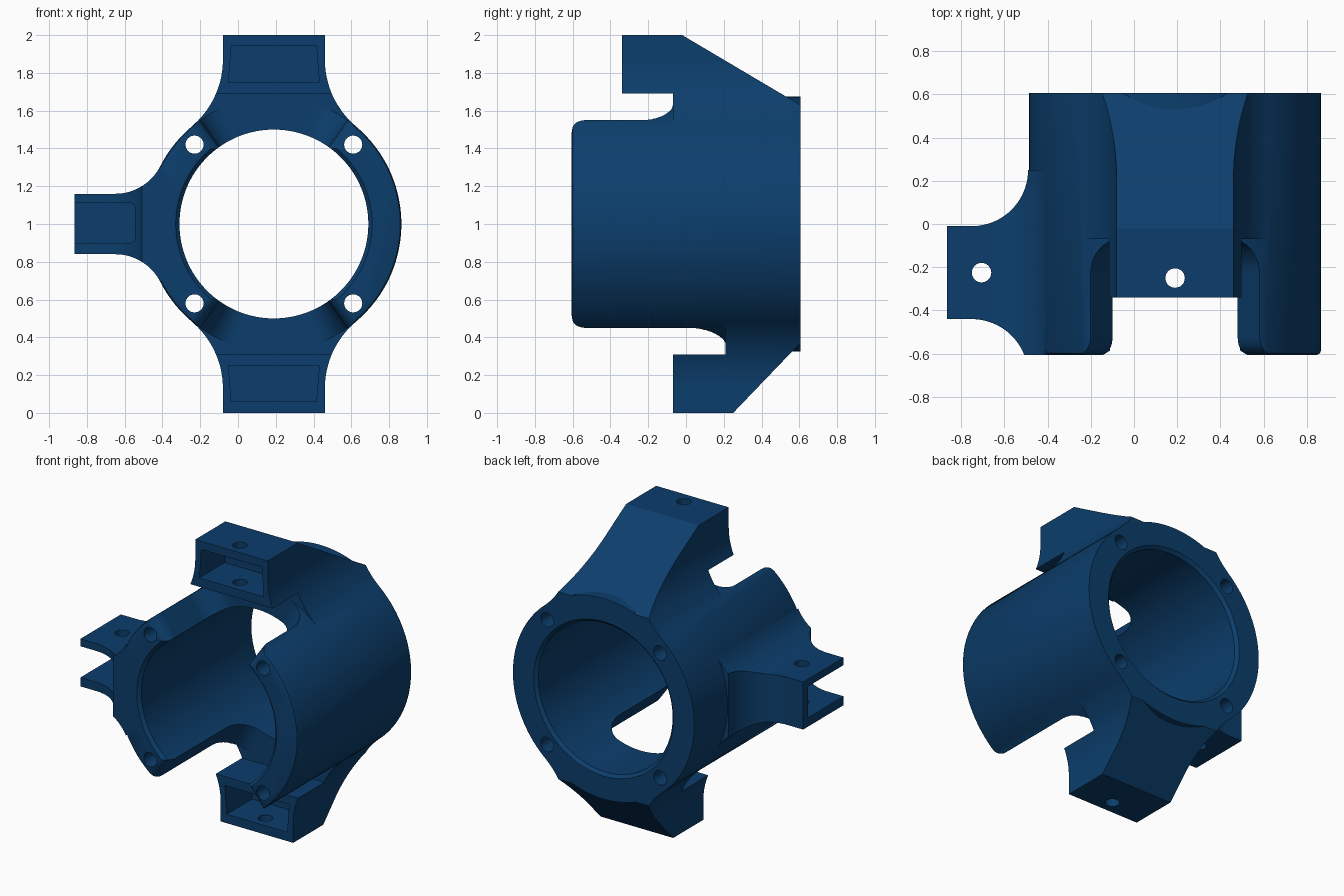
import bpy, bmesh, math
from mathutils import Vector, Matrix

if "Cube" in bpy.data.objects:
    bpy.data.objects.remove(bpy.data.objects["Cube"])

CX, CZ = 0.19, 1.0            # tube axis
R_OUT, R_IN, Y0, Y1 = 0.675, 0.5, -0.605, 0.605

blue = bpy.data.materials.new("deep_blue")
blue.diffuse_color = (0.0035, 0.048, 0.15, 1)
blue.use_nodes = True
blue.node_tree.nodes["Principled BSDF"].inputs["Base Color"].default_value = blue.diffuse_color


def finish(bm, name):
    bmesh.ops.recalc_face_normals(bm, faces=bm.faces)
    me = bpy.data.meshes.new(name)
    bm.to_mesh(me)
    bm.free()
    me.materials.append(blue)
    ob = bpy.data.objects.new(name, me)
    bpy.context.collection.objects.link(ob)
    return ob


def prism(name, pts, axis, a, b):
    """Extrude a 2D outline along one axis from a to b."""
    def place(u, v, w):
        return {"x": (w, u, v), "y": (u, w, v), "z": (u, v, w)}[axis]
    bm = bmesh.new()
    face = bm.faces.new([bm.verts.new(place(u, v, a)) for u, v in pts])
    new = bmesh.ops.extrude_face_region(bm, geom=[face])["geom"]
    shift = Vector(place(0, 0, b - a))
    bmesh.ops.translate(bm, vec=shift, verts=[g for g in new if isinstance(g, bmesh.types.BMVert)])
    return finish(bm, name)


def lathe(name, profile, steps=128):
    """Solid of revolution about the tube axis from (radius, y) points."""
    bm = bmesh.new()
    rings = []
    for r, y in profile:
        rings.append([bm.verts.new((CX + r * math.cos(2 * math.pi * i / steps), y,
                                    CZ + r * math.sin(2 * math.pi * i / steps))) for i in range(steps)])
    for lo, hi in zip(rings, rings[1:]):
        for i in range(steps):
            j = (i + 1) % steps
            bm.faces.new((lo[i], lo[j], hi[j], hi[i]))
    bm.faces.new(rings[0])
    bm.faces.new(rings[-1])
    return finish(bm, name)


def cylinder(name, center, radius, length, axis):
    bm = bmesh.new()
    rot = Matrix.Rotation(math.pi / 2, 4, "X") if axis == "y" else Matrix()
    bmesh.ops.create_cone(bm, cap_ends=True, segments=32, radius1=radius, radius2=radius,
                          depth=length, matrix=Matrix.Translation(center) @ rot)
    return finish(bm, name)


def boolean(target, tool, op):
    mod = target.modifiers.new(op, "BOOLEAN")
    mod.operation, mod.solver, mod.object = op, "EXACT", tool
    bpy.context.view_layer.objects.active = target
    bpy.ops.object.modifier_apply(modifier=mod.name)
    bpy.data.objects.remove(tool)


def arc(cx, cy, r, a0, a1, n=20):
    return [(cx + r * math.cos(math.radians(a0 + (a1 - a0) * i / n)),
             cy + r * math.sin(math.radians(a0 + (a1 - a0) * i / n))) for i in range(n + 1)]


def slot(name, y_end, corner, sign):
    """Wedge-shaped opening through the tube wall with rounded corners."""
    half, lip = math.radians(35.4), 0.08
    rows = [(Y0 - 0.1, half + lip / R_OUT)]
    for i in range(9):                         # rounded lobe tips
        t = math.pi / 2 * i / 8
        rows.append((Y0 + lip * (1 - math.cos(t)), half + lip * (1 - math.sin(t)) / R_OUT))
    for i in range(11):                        # rounded inner corners
        t = math.pi / 2 * i / 10
        rows.append((y_end - corner + corner * math.sin(t), half - corner * (1 - math.cos(t)) / R_OUT))
    n = 12
    bm = bmesh.new()
    grid = []
    for y, th in rows:
        layer = []
        for h in (0.4, 0.688):
            layer.append([bm.verts.new((CX + h * math.tan(th * (2 * k / n - 1)), y, CZ + sign * h))
                          for k in range(n + 1)])
        grid.append(layer)
    for a, b in zip(grid, grid[1:]):
        for s in (0, 1):
            for k in range(n):
                bm.faces.new((a[s][k], a[s][k + 1], b[s][k + 1], b[s][k]))
        for k in (0, n):
            bm.faces.new((a[0][k], a[1][k], b[1][k], b[0][k]))
    for g in (grid[0], grid[-1]):
        for k in range(n):
            bm.faces.new((g[0][k], g[0][k + 1], g[1][k + 1], g[1][k]))
    return finish(bm, name)


# Tube body
body = lathe("tube_with_brackets", [(R_OUT - 0.02, Y0), (R_OUT - 0.006, Y0 + 0.006),
                                    (R_OUT, Y0 + 0.02), (R_OUT, Y1)])

# Top and bottom brackets: flared front outline crossed with a sloped side outline
flare = arc(-0.54, 1.87, 0.46, 0, -50)
outline = [(-0.08, 2.0)] + flare
outline += [(2 * CX - x, z) for x, z in reversed(outline)]
top_side = [(-0.34, 2), (-0.02, 2), (0.605, 1.63), (0.605, 1.3), (-0.07, 1.3), (-0.07, 1.69), (-0.34, 1.69)]
low_side = [(-0.07, 0), (0.25, 0), (0.605, 0.37), (0.605, 0.7), (0.21, 0.7), (0.21, 0.31), (-0.07, 0.31)]
for name, side, flip in (("top_bracket", top_side, False), ("bottom_bracket", low_side, True)):
    front = [(x, 2 - z if flip else z) for x, z in outline]
    bracket = prism(name, front, "y", -0.8, 0.8)
    boolean(bracket, prism("side_outline", side, "x", -1, 1.4), "INTERSECT")
    boolean(body, bracket, "UNION")

# Left bracket: flared in both the front and top outlines
upper = [(-0.865, 1.16)] + arc(-0.65, 1.4275, 0.2675, -90, -27)
left = prism("left_bracket", upper + [(-0.1, 1.0)] + [(x, 2 - z) for x, z in reversed(upper)], "y", -0.8, 0.8)
plan = [(-0.9, -0.01)] + arc(-0.75, 0.25, 0.26, -90, 0) + [(-0.2, 0.25), (-0.2, Y0)]
plan += arc(-0.75, -0.70, 0.26, 21.4, 90) + [(-0.9, -0.44)]
boolean(left, prism("plan_outline", plan, "z", 0.3, 1.7), "INTERSECT")
boolean(body, left, "UNION")

# Bore with small chamfers, and the two front openings
boolean(body, lathe("bore", [(0.54, Y0 - 0.02), (R_IN, Y0 + 0.02), (R_IN, Y1 - 0.02), (0.54, Y1 + 0.02)]), "DIFFERENCE")
boolean(body, slot("top_opening", -0.07, 0.16, 1), "DIFFERENCE")
boolean(body, slot("bottom_opening", 0.21, 0.19, -1), "DIFFERENCE")

# Bracket pockets
for z_in, z_out, y in ((1.75, 1.945, -0.34), (0.25, 0.06, -0.07)):
    pts = [(CX - 0.24, z_in), (CX + 0.24, z_in), (CX + 0.225, z_out), (CX - 0.225, z_out)]
    boolean(body, prism("pocket", pts, "y", y - 0.1, y + 0.27), "DIFFERENCE")
pts = [(-0.95, 0.9), (-0.565, 0.9), (-0.545, 0.92), (-0.545, 1.09), (-0.565, 1.11), (-0.95, 1.11)]
boolean(body, prism("left_pocket", pts, "y", -0.75, -0.06), "DIFFERENCE")

# Screw holes along the tube wall and through the brackets
for sx in (-1, 1):
    for sz in (-1, 1):
        boolean(body, cylinder("wall_hole", (CX + sx * 0.42, 0, CZ + sz * 0.42), 0.048, 1.6, "y"), "DIFFERENCE")
for center, length in (((CX, -0.25, 1.85), 0.5), ((CX, 0.02, 0.15), 0.5), ((-0.705, -0.225, 1.0), 0.6)):
    boolean(body, cylinder("bracket_hole", center, 0.045, length, "z"), "DIFFERENCE")

bpy.ops.object.select_all(action="DESELECT")
body.select_set(True)
bpy.context.view_layer.objects.active = body
bpy.ops.object.shade_smooth_by_angle(angle=math.radians(30))
